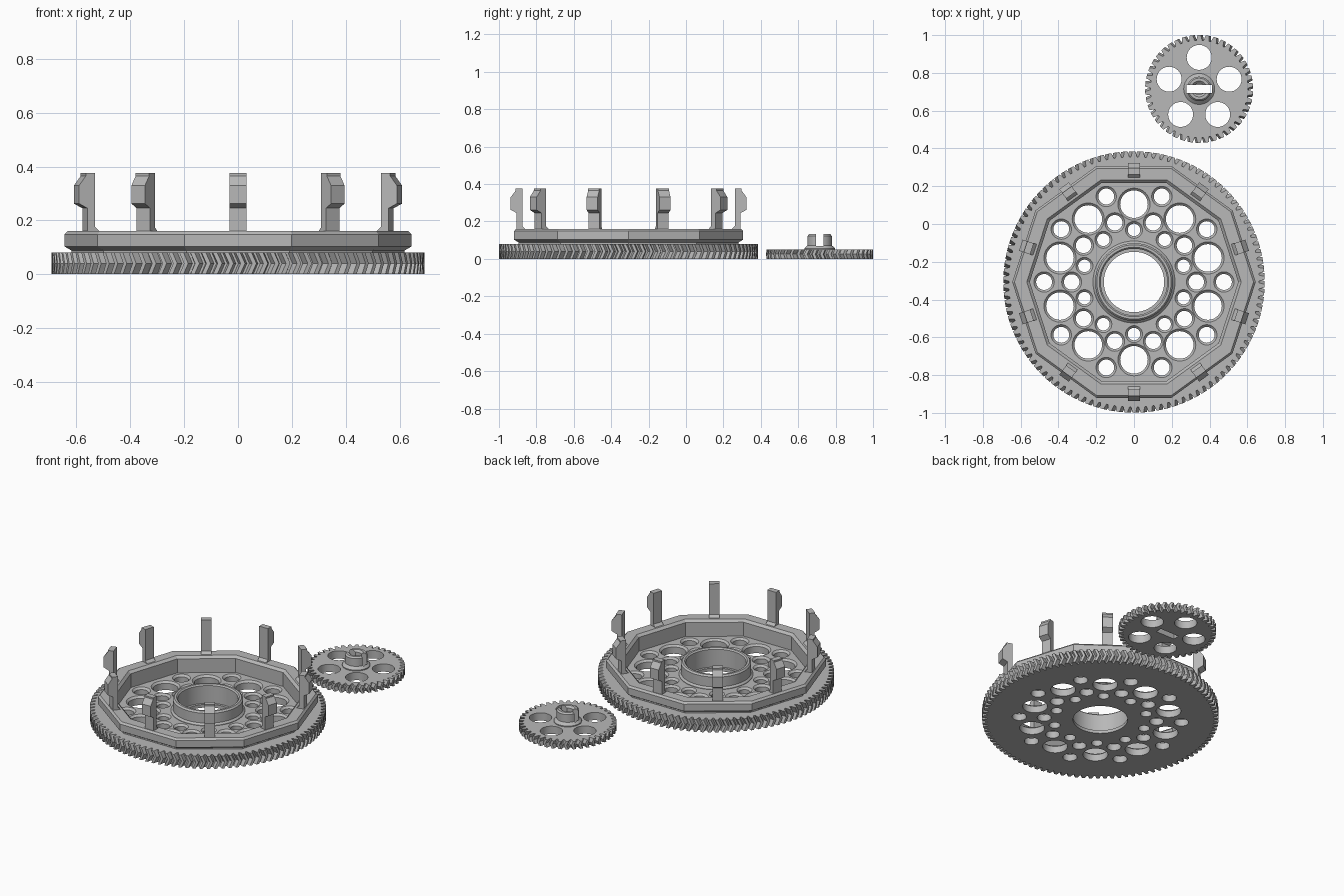
import bpy, bmesh, math
from mathutils import Matrix

if "Cube" in bpy.data.objects:
    bpy.data.objects.remove(bpy.data.objects["Cube"])

BIG = (0.0, -0.307)      # ring gear centre
SMALL = (0.345, 0.715)   # pinion centre
FLOOR = 0.055            # pocket floor height
COS18 = math.cos(math.radians(18))

grey = bpy.data.materials.new("light grey plastic")
grey.diffuse_color = (0.48, 0.48, 0.48, 1)
grey.use_nodes = True
grey.node_tree.nodes["Principled BSDF"].inputs["Base Color"].default_value = grey.diffuse_color


def finish(name, bm, center=(0, 0)):
    bmesh.ops.recalc_face_normals(bm, faces=bm.faces)
    me = bpy.data.meshes.new(name)
    bm.to_mesh(me)
    bm.free()
    me.materials.append(grey)
    ob = bpy.data.objects.new(name, me)
    ob.location = (center[0], center[1], 0)
    bpy.context.collection.objects.link(ob)
    return ob


def activate(ob):
    bpy.ops.object.select_all(action='DESELECT')
    ob.select_set(True)
    bpy.context.view_layer.objects.active = ob


def smooth(ob):
    activate(ob)
    bpy.ops.object.shade_smooth_by_angle(angle=math.radians(30))


def lathe(bm, profile, seg, cx=0, cy=0, closed=False):
    """Revolve (r, z) points; closed makes a ring, open is capped at both ends."""
    rings = []
    for r, z in profile:
        rings.append([bm.verts.new((cx + r * math.cos(2 * math.pi * i / seg),
                                    cy + r * math.sin(2 * math.pi * i / seg), z)) for i in range(seg)])
    pairs = list(zip(rings, rings[1:]))
    if closed:
        pairs.append((rings[-1], rings[0]))
    else:
        bm.faces.new(rings[0][::-1])
        bm.faces.new(rings[-1])
    for a, b in pairs:
        for i in range(seg):
            j = (i + 1) % seg
            bm.faces.new((a[i], a[j], b[j], b[i]))


def gear(bm, teeth, r_out, r_in, height, twist):
    """Herringbone gear: the middle layer is turned by twist."""
    rings = []
    step = 2 * math.pi / teeth
    for z, turn in ((0, 0), (height / 2, twist), (height, 0)):
        ring = []
        for t in range(teeth):
            for off, r in ((0.0, r_in), (0.22, r_in), (0.42, r_out), (0.80, r_out)):
                a = (t + off - 0.11) * step + turn
                ring.append(bm.verts.new((r * math.cos(a), r * math.sin(a), z)))
        rings.append(ring)
    n = len(rings[0])
    for a, b in zip(rings, rings[1:]):
        for i in range(n):
            j = (i + 1) % n
            bm.faces.new((a[i], a[j], b[j]))
            bm.faces.new((a[i], b[j], b[i]))
    bm.faces.new(rings[0][::-1])
    bm.faces.new(rings[-1])


def cut(ob, bm, center):
    cutter = finish("cutter", bm, center)
    cutter.hide_render = True
    activate(ob)
    mod = ob.modifiers.new("cut", 'BOOLEAN')
    mod.operation, mod.solver, mod.object = 'DIFFERENCE', 'EXACT', cutter
    bpy.ops.object.modifier_apply(modifier=mod.name)
    bpy.data.objects.remove(cutter)


# Ring gear with a ten-sided pocket
bm = bmesh.new()
gear(bm, 102, 0.692, 0.663, 0.08, 0.026)
ring_gear = finish("ring_gear", bm, BIG)
bm = bmesh.new()
lathe(bm, [(0.525 / COS18, FLOOR), (0.525 / COS18, 0.2)], 10)
cut(ring_gear, bm, BIG)

# Countersunk lightening holes: (distance, radius, start angle)
bm = bmesh.new()
for dist, r, start in ((0.412, 0.073, 18), (0.476, 0.042, 0), (0.33, 0.041, 0), (0.276, 0.033, 18)):
    for k in range(10):
        a = math.radians(start + 36 * k)
        lathe(bm, [(r, -0.05), (r, FLOOR - 0.012), (r + 0.012, FLOOR), (r + 0.012, 0.1)],
              32, dist * math.cos(a), dist * math.sin(a))
lathe(bm, [(0.16, -0.05), (0.16, 0.02), (0.176, 0.02), (0.176, 0.15)], 64)
cut(ring_gear, bm, BIG)
smooth(ring_gear)

# Bearing hub
bm = bmesh.new()
lathe(bm, [(0.176, FLOOR - 0.01), (0.217, FLOOR - 0.01), (0.217, FLOOR + 0.003), (0.206, FLOOR + 0.014),
           (0.206, 0.132), (0.197, 0.142), (0.184, 0.142), (0.176, 0.134)], 64, closed=True)
smooth(finish("bearing_hub", bm, BIG))

# Ten-sided rim with chamfered edges
bm = bmesh.new()
rim = [(0.525, 0.078), (0.588, 0.078), (0.588, 0.088), (0.613, 0.103), (0.613, 0.148),
       (0.602, 0.16), (0.54, 0.16), (0.525, 0.145)]
lathe(bm, [(r / COS18, z) for r, z in rim], 10, closed=True)
finish("ten_sided_rim", bm, BIG)

# Clip posts, one on each side of the rim
post = [(0.55, 0.14), (0.598, 0.14), (0.598, 0.245), (0.63, 0.262), (0.63, 0.33),
        (0.604, 0.365), (0.604, 0.375), (0.568, 0.375), (0.568, 0.175), (0.55, 0.158)]
for k in range(10):
    bm = bmesh.new()
    sides = [[bm.verts.new((r, y, z)) for r, z in post] for y in (-0.031, 0.031)]
    bm.faces.new(sides[0])
    bm.faces.new(sides[1][::-1])
    for i in range(len(post)):
        j = (i + 1) % len(post)
        bm.faces.new((sides[0][i], sides[0][j], sides[1][j], sides[1][i]))
    bmesh.ops.transform(bm, matrix=Matrix.Rotation(math.radians(18 + 36 * k), 4, 'Z'), verts=bm.verts)
    finish(f"clip_post_{k + 1}", bm, BIG)

# Pinion gear with five round holes and a shaft slot
def slot():
    bm = bmesh.new()
    bmesh.ops.create_cube(bm, size=1, matrix=Matrix.Diagonal((0.134, 0.042, 0.6, 1)))
    return bm

bm = bmesh.new()
gear(bm, 42, 0.286, 0.258, 0.05, -0.04)
pinion = finish("pinion_gear", bm, SMALL)
bm = bmesh.new()
for k in range(5):
    a = math.radians(90 + 72 * k)
    lathe(bm, [(0.066, -0.05), (0.066, 0.1)], 40, 0.167 * math.cos(a), 0.167 * math.sin(a))
cut(pinion, bm, SMALL)
cut(pinion, slot(), SMALL)
smooth(pinion)

# Slotted pinion hub with a bored centre
bm = bmesh.new()
lathe(bm, [(0.03, 0.045), (0.082, 0.045), (0.082, 0.056), (0.065, 0.072), (0.065, 0.122),
           (0.057, 0.132), (0.042, 0.132), (0.03, 0.12)], 40, closed=True)
hub = finish("pinion_hub", bm, SMALL)
cut(hub, slot(), SMALL)
smooth(hub)
